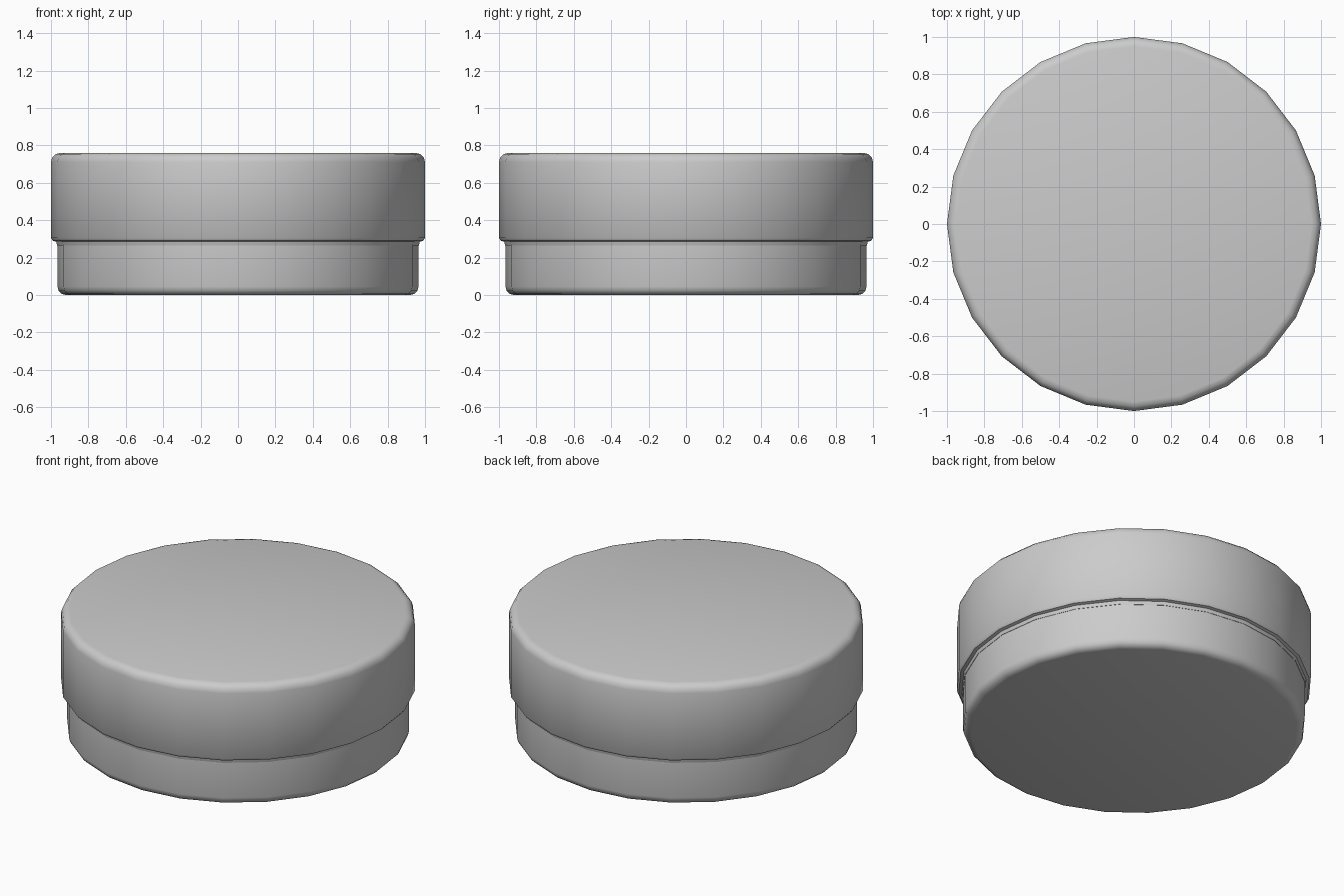
import bpy, math

if "Cube" in bpy.data.objects:
    bpy.data.objects.remove(bpy.data.objects["Cube"])

SIDES = 24


def lathe(name, profile):
    """Revolve (radius, z) points into a closed 24-sided solid, bottom to top."""
    verts, faces = [], []
    for r, z in profile:
        for i in range(SIDES):
            a = 2 * math.pi * i / SIDES
            verts.append((r * math.cos(a), r * math.sin(a), z))
    for k in range(len(profile) - 1):
        for i in range(SIDES):
            j = (i + 1) % SIDES
            a, b = k * SIDES, (k + 1) * SIDES
            faces.append((a + i, a + j, b + j, b + i))
    faces.append(tuple(reversed(range(SIDES))))
    top = (len(profile) - 1) * SIDES
    faces.append(tuple(range(top, top + SIDES)))
    mesh = bpy.data.meshes.new(name)
    mesh.from_pydata(verts, [], faces)
    obj = bpy.data.objects.new(name, mesh)
    bpy.context.collection.objects.link(obj)
    bpy.ops.object.select_all(action='DESELECT')
    obj.select_set(True)
    bpy.context.view_layer.objects.active = obj
    bpy.ops.object.shade_smooth_by_angle(angle=math.radians(40))
    return obj


def rounded(r, z, size, start, steps=3):
    """Quarter-round corner points, start = -90 (bottom) or 0 (top)."""
    cz = z + size if start < 0 else z - size
    return [(r - size + size * math.cos(math.radians(start + 90 * i / steps)),
             cz + size * math.sin(math.radians(start + 90 * i / steps)))
            for i in range(steps + 1)]


# Shallow container body, tucked up into the lid
lathe("jar_base", rounded(0.965, 0.0, 0.045, -90) + [(0.965, 0.28)])

# Wider lid with a softened top edge and a small stepped lower lip
lathe("jar_lid", [(0.95, 0.262), (0.967, 0.264), (0.972, 0.285), (0.99, 0.29), (1.0, 0.305)]
      + rounded(1.0, 0.76, 0.05, 0))
